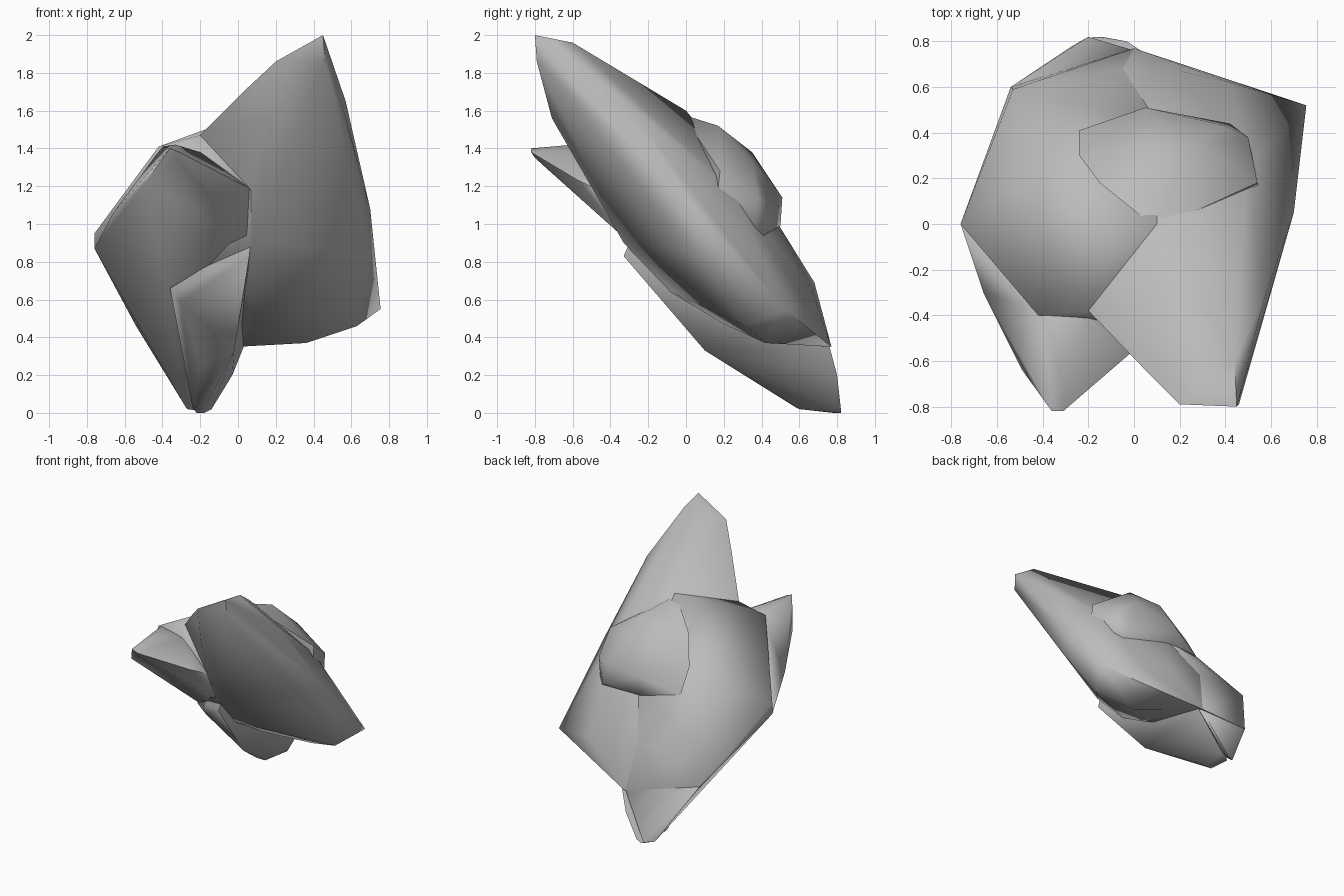
import bpy
import bmesh
import math

default_cube = bpy.data.objects.get("Cube")
if default_cube:
    bpy.data.objects.remove(default_cube, do_unlink=True)


def make_material(name, colour):
    material = bpy.data.materials.new(name)
    material.use_nodes = True
    material.diffuse_color = colour
    shader = material.node_tree.nodes["Principled BSDF"]
    shader.inputs["Base Color"].default_value = colour
    shader.inputs["Roughness"].default_value = 0.8
    return material


stone = make_material("stone_grey", (0.5, 0.5, 0.5, 1))


def make_chunk(name, corners, smooth_angle=65):
    """Wrap a few corner points in a faceted chunk with softened shading."""
    mesh = bpy.data.meshes.new(name)
    bm = bmesh.new()
    for corner in corners:
        bm.verts.new(corner)
    hull = bmesh.ops.convex_hull(bm, input=bm.verts[:])
    unused = {item for item in hull["geom_interior"] + hull["geom_unused"]
              if isinstance(item, bmesh.types.BMVert)}
    bmesh.ops.delete(bm, geom=list(unused), context="VERTS")
    bmesh.ops.recalc_face_normals(bm, faces=bm.faces[:])
    bm.to_mesh(mesh)
    bm.free()
    chunk = bpy.data.objects.new(name, mesh)
    bpy.context.collection.objects.link(chunk)
    mesh.materials.append(stone)
    bpy.ops.object.select_all(action="DESELECT")
    chunk.select_set(True)
    bpy.context.view_layer.objects.active = chunk
    bpy.ops.object.shade_smooth_by_angle(angle=math.radians(smooth_angle))
    return chunk


# Points shared by both halves of the leaning slab
slab_core = [
    (-.2, -.38, 1.47), (.1, 0, 1.6), (.1, .45, 1.06), (-.05, .68, .69),
    (0, .77, .35), (.07, -.48, 1.18), (.07, -.33, .9),
    (.04, -.08, .64), (.08, .2, .47), (-.42, .25, 1.12),
]

# Tall half: tip, outer rim, undercut foot, upper face
tip = [
    (.45, -.8, 2), (.2, -.79, 1.86), (.44, -.6, 1.96),
    (.46, -.79, 1.86), (.17, -.71, 1.56), (.05, -.64, 1.72),
]
outer_rim = [
    (.57, -.33, 1.65), (.7, .05, 1.08), (.68, .04, .86), (.755, .52, .55),
]
outer_foot = [
    (.36, .42, .37), (.63, .32, .46), (.2, .67, .64), (.42, .62, .6),
]
make_chunk("tall_slab", slab_core + tip + outer_rim + outer_foot
           + [(.5, .25, 1.18)])

# Short half: side corner, thick rear wall, upper face
side_corner = [(-.42, -.4, 1.41), (-.76, 0, .95), (-.76, 0, .87)]
rear_wall = [(-.54, .6, .46), (-.53, .59, .74)]
make_chunk("short_slab", slab_core + side_corner + rear_wall)

# Lower layer, from the front fin down to the foot
fin_tip = [
    (-.36, -.82, 1.4), (-.31, -.82, 1.38), (-.33, -.8, 1.35),
    (-.33, -.6, 1.42),
]
fin_body = [
    (-.49, -.64, 1.22), (-.66, -.3, 1.06), (-.76, 0, .87),
    (-.4, -.38, 1.41), (-.2, -.42, 1.38), (-.02, -.57, 1.23),
    (.08, -.46, 1.18), (.06, -.32, .92),
]
fin_foot = [
    (-.54, .6, .46), (-.27, .78, .02), (-.2, .82, .01), (0, .76, .35),
]
make_chunk("front_fin", fin_tip + fin_body + fin_foot)

# Lobe under the fin, with a ledge along its upper front
ledge = [
    (.07, -.29, .92), (.06, -.33, .83), (-.36, 0, .66), (-.3, .02, .58),
]
lobe_foot = [
    (-.02, .1, .33), (-.2, .3, .25), (-.24, .58, .03), (-.18, .6, .02),
    (-.22, .78, 0), (-.18, .82, 0), (-.14, .82, .02), (-.03, .8, .2),
    (.03, .76, .35),
]
make_chunk("lower_lobe", ledge + lobe_foot)

# Rounded bump on the upper back face, with its base sunk into the slab
bump_face = [
    (.05, .51, 1.14), (.4, .43, 1.12), (.54, .18, 1.28), (.18, .17, 1.52),
    (.05, .35, 1.38), (-.24, .3, 1.22), (-.15, .18, 1.42), (.28, .35, 1.33),
]
bump_base = [
    (.05, .5, .99), (-.24, .41, 1.04), (.42, .44, .96), (.5, .38, 1.14),
    (.5, .36, .9), (.55, .16, 1.1), (.1, .2, .9), (.1, -.02, 1.58),
]
make_chunk("back_bump", bump_face + bump_base)
